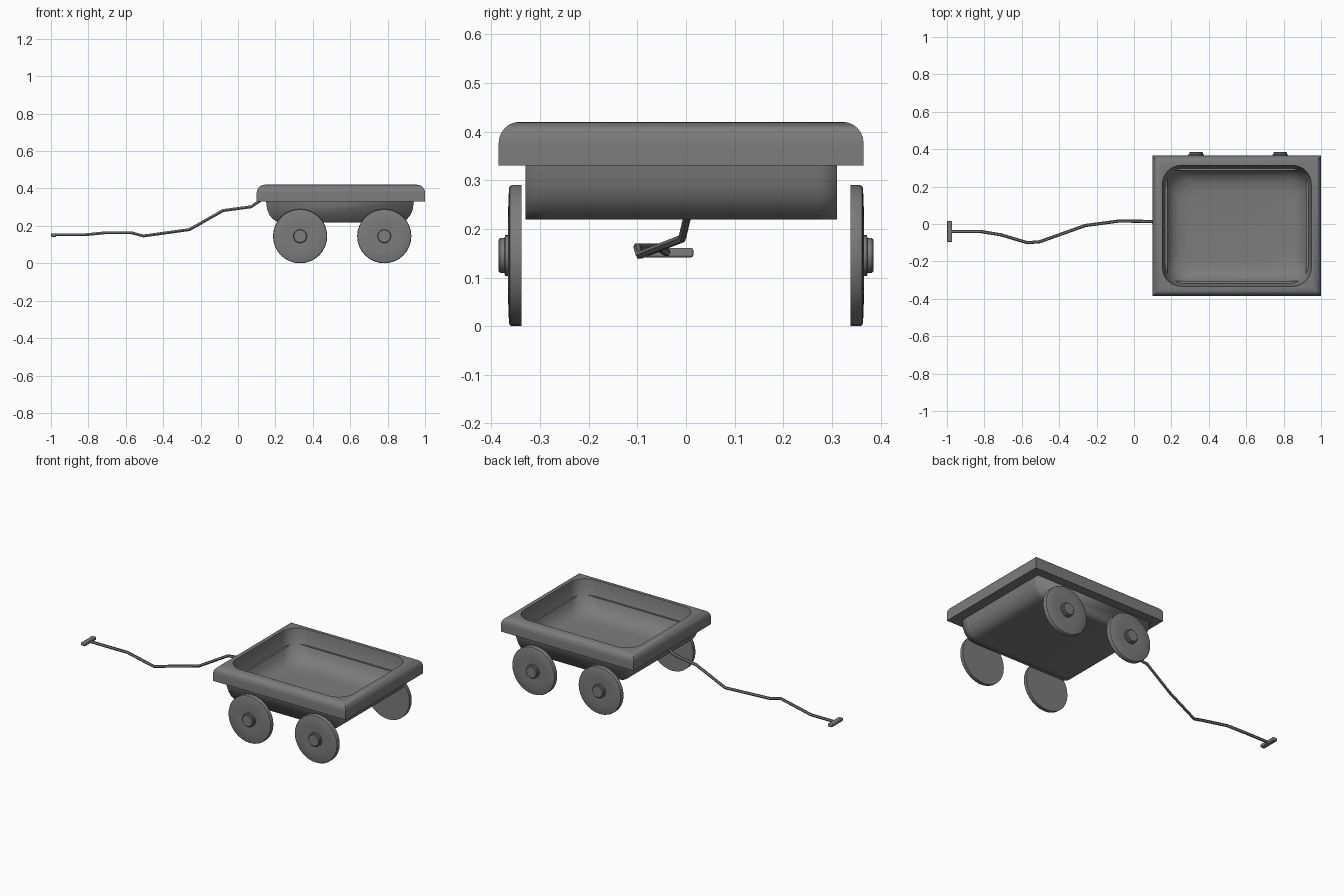
import bpy, bmesh
from math import sin, cos, pi, radians

cube = bpy.data.objects.get("Cube")
if cube:
    bpy.data.objects.remove(cube)

COLOR = (0.2, 0.2, 0.2, 1)
grey = bpy.data.materials.new("dark_grey")
grey.use_nodes = True
grey.diffuse_color = COLOR
grey.node_tree.nodes["Principled BSDF"].inputs["Base Color"].default_value = COLOR


def finish(obj, angle=35):
    """Assign the colour and smooth everything below the given angle."""
    obj.data.materials.clear()
    obj.data.materials.append(grey)
    bpy.ops.object.select_all(action="DESELECT")
    obj.select_set(True)
    bpy.context.view_layer.objects.active = obj
    bpy.ops.object.shade_smooth_by_angle(angle=radians(angle))


def loft(name, rings, closed=True, start_cap=True, angle=35, inset=0):
    """Skin a list of point rings and cap the ends."""
    bm = bmesh.new()
    loops = [[bm.verts.new(p) for p in ring] for ring in rings]
    n = len(loops[0])
    for a, b in zip(loops, loops[1:]):
        for i in range(n if closed else n - 1):
            j = (i + 1) % n
            bm.faces.new((a[i], a[j], b[j], b[i]))
    caps = [bm.faces.new(loops[-1])]
    if start_cap:
        caps.append(bm.faces.new(loops[0][::-1]))
    if inset:
        bmesh.ops.inset_individual(bm, faces=caps, thickness=inset)
    bmesh.ops.remove_doubles(bm, verts=bm.verts, dist=0.0001)
    mesh = bpy.data.meshes.new(name)
    bm.to_mesh(mesh)
    bm.free()
    obj = bpy.data.objects.new(name, mesh)
    bpy.context.collection.objects.link(obj)
    finish(obj, angle)
    return obj


def tray_ring(inset, z, radius, steps=8):
    """Rounded rectangle, inset from the outside of the tray."""
    hx, hy = 0.45 - inset - radius, 0.375 - inset - radius
    points = []
    for k, (sx, sy) in enumerate([(1, 1), (-1, 1), (-1, -1), (1, -1)]):
        for i in range(steps + 1):
            a = (k + i / steps) * pi / 2
            points.append((0.55 + sx * hx + radius * cos(a),
                           -0.01 + sy * hy + radius * sin(a), z))
    return points


# Tray: square rolled lip running into a rounded bowl
R = 0.043
rings = [tray_ring(0.08, 0.33, 0), tray_ring(0, 0.33, 0)]
for i in range(7):
    a = i / 6 * pi / 2
    rings.append(tray_ring(R * (1 - cos(a)), 0.42 - R + R * sin(a), 0))
bowl = [(0.052, 0.42), (0.056, 0.38), (0.067, 0.33), (0.085, 0.285),
        (0.11, 0.257), (0.145, 0.241), (0.19, 0.235)]
rings += [tray_ring(d, z, 0.1) for d, z in bowl]
loft("tray", rings, start_cap=False)

# Underbody: flat sides, rounded towards both ends
half = [(0.395, 0.33), (0.39, 0.29), (0.378, 0.26), (0.36, 0.237),
        (0.338, 0.224), (0.31, 0.219)]
profile = [(-x, z) for x, z in half] + half[::-1]
loft("underbody", [[(0.545 + x, y, z) for x, z in profile]
                   for y in (0.31, 0.27, -0.29, -0.33)],
     closed=False, angle=180, inset=0.025)

# Wheels: lathed disc with a raised centre and a stepped hub
lathe = [(0.145, 0), (0.145, 0.02), (0.143, 0.024), (0.138, 0.026),
         (0.085, 0.028), (0.042, 0.026), (0.042, 0.034), (0.036, 0.035),
         (0.036, 0.044), (0.033, 0.047)]
SEGMENTS = 32
for end, cx in (("front", 0.332), ("rear", 0.782)):
    for side, s in (("right", -1), ("left", 1)):
        loft(f"{end}_{side}_wheel",
             [[(cx - s * r * cos(2 * pi * i / SEGMENTS), s * (0.338 + d),
                0.145 + r * sin(2 * pi * i / SEGMENTS))
               for i in range(SEGMENTS)] for r, d in lathe])

# Pull rod: bent thin bar
path = [(-0.98, -0.04, 0.152), (-0.82, -0.04, 0.152), (-0.71, -0.058, 0.163),
        (-0.57, -0.1, 0.163), (-0.505, -0.095, 0.146), (-0.26, -0.008, 0.18),
        (-0.08, 0.016, 0.282), (0.07, 0.014, 0.302), (0.14, 0.01, 0.35)]
curve = bpy.data.curves.new("pull_rod", "CURVE")
curve.dimensions = "3D"
curve.bevel_depth = 0.0085
curve.bevel_resolution = 1
curve.use_fill_caps = True
spline = curve.splines.new("POLY")
spline.points.add(len(path) - 1)
for point, co in zip(spline.points, path):
    point.co = (*co, 1)
rod = bpy.data.objects.new("pull_rod", curve)
bpy.context.collection.objects.link(rod)
bpy.ops.object.select_all(action="DESELECT")
rod.select_set(True)
bpy.context.view_layer.objects.active = rod
bpy.ops.object.convert(target="MESH")
finish(bpy.context.object)

# Grip: crossbar at the end of the rod
bpy.ops.mesh.primitive_cube_add(size=1, location=(-0.986, -0.04, 0.151))
grip = bpy.context.object
grip.name = "grip"
grip.scale = (0.028, 0.11, 0.019)
bpy.ops.object.transform_apply(location=False, rotation=False, scale=True)
bevel = grip.modifiers.new("soft_edges", "BEVEL")
bevel.width = 0.004
bevel.segments = 2
finish(grip)
